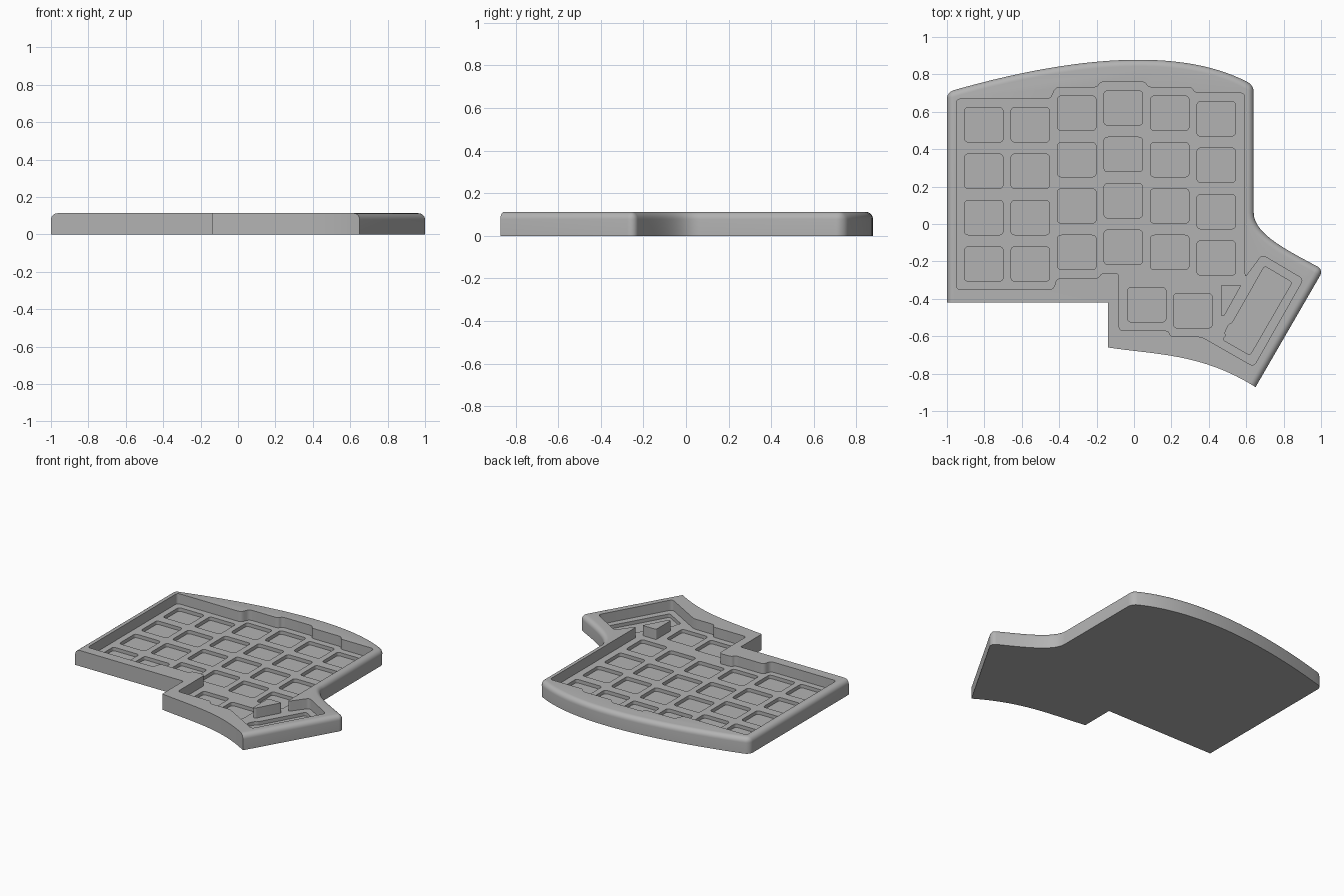
import bpy, bmesh, math
from mathutils import Vector

cube = bpy.data.objects.get("Cube")
if cube:
    bpy.data.objects.remove(cube)

HEIGHT, FLOOR, POCKET, FILLET = 0.113, 0.04, 0.015, 0.035

grey = bpy.data.materials.new("case_grey")
grey.use_nodes = True
grey.diffuse_color = (0.45, 0.45, 0.45, 1)
grey.node_tree.nodes["Principled BSDF"].inputs["Base Color"].default_value = grey.diffuse_color


def bezier(a, b, c, d, n=16):
    """Cubic curve points, both ends included."""
    a, b, c, d = map(Vector, (a, b, c, d))
    out = []
    for i in range(n + 1):
        t = i / n
        s = 1 - t
        out.append(a * s**3 + b * 3 * s * s * t + c * 3 * s * t * t + d * t**3)
    return out


def rounded(points, r, n=5):
    """Round every corner of a closed outline."""
    pts = [Vector(p) for p in points]
    out = []
    for i, p in enumerate(pts):
        a, b = pts[i - 1] - p, pts[(i + 1) % len(pts)] - p
        p0 = p + a.normalized() * min(r, a.length * 0.45)
        p1 = p + b.normalized() * min(r, b.length * 0.45)
        for k in range(n + 1):
            t = k / n
            out.append(p0 * (1 - t)**2 + p * 2 * t * (1 - t) + p1 * t * t)
    return out


def prism(bm, outline, z0, z1):
    """Add a closed upright prism to the bmesh."""
    low = [bm.verts.new((p[0], p[1], z0)) for p in outline]
    base = bm.faces.new(low)
    ext = bmesh.ops.extrude_face_region(bm, geom=[base], use_keep_orig=True)
    tops = [v for v in ext["geom"] if isinstance(v, bmesh.types.BMVert)]
    bmesh.ops.translate(bm, verts=tops, vec=(0, 0, z1 - z0))


def make_object(name, bm):
    bmesh.ops.recalc_face_normals(bm, faces=bm.faces)
    mesh = bpy.data.meshes.new(name)
    bm.to_mesh(mesh)
    bm.free()
    mesh.materials.append(grey)
    obj = bpy.data.objects.new(name, mesh)
    bpy.context.collection.objects.link(obj)
    return obj


# Outer shell, counter-clockwise from the front right corner
tail, tip = (0.65, -0.872), (1.013, -0.245)
back_right, back_left = (0.64, 0.74), (-1, 0.705)
outline = [Vector(tail)]
outline += bezier(tip, (0.84, -0.15), (0.64, -0.06), (0.64, 0.06))
outline += bezier(back_right, (0.33, 0.925), (-0.21, 0.935), back_left, 28)
outline += [Vector((-1, -0.42)), Vector((-0.14, -0.42))]
outline += bezier((-0.14, -0.66), (0.12, -0.70), (0.36, -0.69), tail)[:-1]

bm = bmesh.new()
prism(bm, outline, 0, HEIGHT)
corners = [Vector(p) for p in (tip, back_right, back_left)]
soft = []
for e in bm.edges:
    a, b = (v.co for v in e.verts)
    if a.z > 0.1 and b.z > 0.1:
        # front-facing rims and the front step stay sharp
        front = max(a.y, b.y) < -0.41 and not (max(a.x, b.x) > 0.9)
        if not front:
            soft.append(e)
    elif abs(a.z - b.z) > 0.1 and any((a.xy - c).length < 0.001 for c in corners):
        soft.append(e)
bmesh.ops.bevel(bm, geom=soft, offset=FILLET, offset_type='OFFSET',
                segments=6, profile=0.5, affect='EDGES')
case = make_object("keyboard_case", bm)

# Stepped plate recess
recess = [(-0.95, -0.35), (-0.43, -0.35), (-0.415, -0.29), (-0.19, -0.29),
          (-0.175, -0.262), (-0.08, -0.262), (-0.08, -0.57), (0.185, -0.57),
          (0.195, -0.602), (0.36, -0.602), (0.64, -0.762), (0.905, -0.295),
          (0.685, -0.165), (0.592, -0.29), (0.592, 0.70), (0.325, 0.70),
          (0.31, 0.73), (0.075, 0.73), (0.06, 0.76), (-0.18, 0.76),
          (-0.195, 0.73), (-0.42, 0.73), (-0.445, 0.668), (-0.95, 0.668)]
bm = bmesh.new()
prism(bm, rounded(recess, 0.025), FLOOR, HEIGHT + 0.1)
recess_cutter = make_object("recess_cutter", bm)

# Key pockets: six staggered columns, two thumb keys, one slanted bay
centres = []
for col, top in enumerate((0.53, 0.53, 0.592, 0.62, 0.592, 0.562)):
    centres += [(-0.803 + col * 0.2485, top - row * 0.248) for row in range(4)]
centres += [(0.068, -0.432), (0.315, -0.464)]
bm = bmesh.new()
for x, y in centres:
    w, h = 0.103, 0.092
    key = [(x - w, y - h), (x + w, y - h), (x + w, y + h), (x - w, y + h)]
    prism(bm, rounded(key, 0.022), POCKET, FLOOR + 0.02)
bay = [(0.62, -0.702), (0.845, -0.312), (0.698, -0.225), (0.525, -0.53),
       (0.508, -0.535), (0.485, -0.58), (0.492, -0.60), (0.472, -0.617)]
prism(bm, rounded(bay, 0.015), POCKET, FLOOR + 0.02)
pocket_cutter = make_object("pocket_cutter", bm)

# Carve the case, then bake the result
for cutter in (recess_cutter, pocket_cutter):
    mod = case.modifiers.new(cutter.name, 'BOOLEAN')
    mod.operation = 'DIFFERENCE'
    mod.solver = 'EXACT'
    mod.object = cutter
graph = bpy.context.evaluated_depsgraph_get()
carved = bpy.data.meshes.new_from_object(case.evaluated_get(graph))
case.modifiers.clear()
case.data = carved
for cutter in (recess_cutter, pocket_cutter):
    bpy.data.objects.remove(cutter)

# Triangular post left standing in the recess
bm = bmesh.new()
post = [(0.465, -0.325), (0.575, -0.325), (0.482, -0.492), (0.465, -0.492)]
prism(bm, rounded(post, 0.012), FLOOR - 0.005, HEIGHT)
support_post = make_object("support_post", bm)

# Smooth the fillets, keep the rims sharp
bpy.ops.object.select_all(action='DESELECT')
for obj in (case, support_post):
    obj.select_set(True)
bpy.context.view_layer.objects.active = case
bpy.ops.object.shade_smooth_by_angle(angle=math.radians(30))
